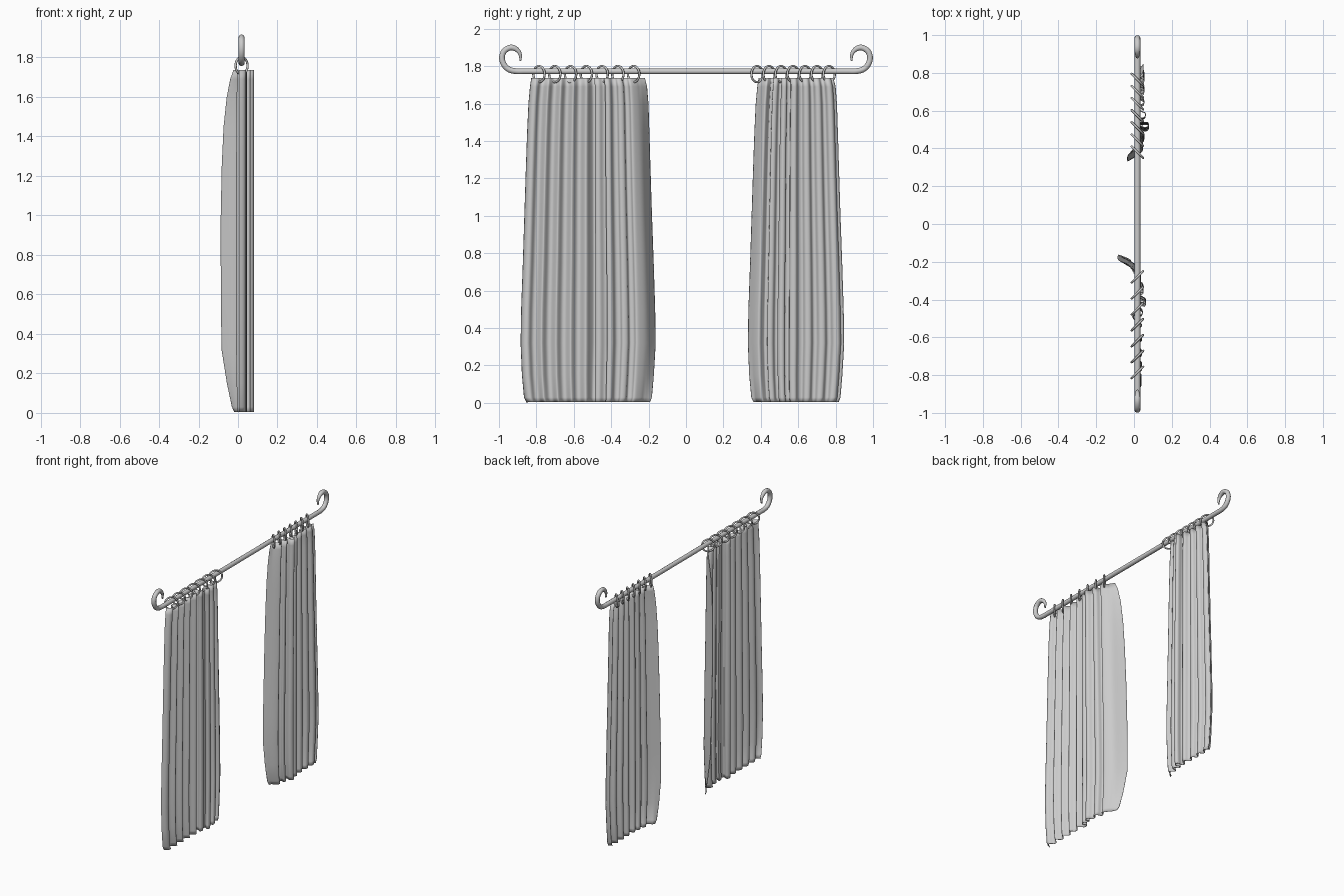
import bpy, bmesh, math
from mathutils import Vector

if "Cube" in bpy.data.objects:
    bpy.data.objects.remove(bpy.data.objects["Cube"])

ROD_X, ROD_Z = 0.018, 1.773


def spline(pts, n):
    """Catmull-Rom points through a short list of 2D points."""
    p = [pts[0]] + pts + [pts[-1]]
    out = []
    for i in range(1, len(p) - 2):
        a, b, c, d = (Vector(q) for q in p[i - 1:i + 3])
        for k in range(n):
            t = k / n
            out.append(0.5 * (2 * b + (c - a) * t + (2 * a - 5 * b + 4 * c - d) * t * t
                              + (3 * b - a - 3 * c + d) * t ** 3))
    return out + [Vector(pts[-1])]


def smooth(ob, angle=60):
    bpy.ops.object.select_all(action='DESELECT')
    ob.select_set(True)
    bpy.context.view_layer.objects.active = ob
    bpy.ops.object.shade_smooth_by_angle(angle=math.radians(angle))


# Rod with a tapered scroll at each end
hook = [(0.87, ROD_Z), (0.905, ROD_Z), (0.945, 1.782), (0.973, 1.808), (0.984, 1.845),
        (0.972, 1.881), (0.938, 1.900), (0.906, 1.890), (0.886, 1.862), (0.886, 1.829)]
half = spline(hook, 4)
path = [(-y, z) for y, z in reversed(half)] + [(y, z) for y, z in half]
curve = bpy.data.curves.new("rod", 'CURVE')
curve.dimensions = '3D'
curve.bevel_depth = 0.016
curve.bevel_resolution = 3
curve.use_fill_caps = True
s = curve.splines.new('POLY')
s.points.add(len(path) - 1)
for i, (y, z) in enumerate(path):
    s.points[i].co = (ROD_X, y, z, 1)
    end = min(i, len(path) - 1 - i)
    s.points[i].radius = min(1, 0.3 + end * 0.07)
rod = bpy.data.objects.new("rod", curve)
bpy.context.collection.objects.link(rod)
bpy.ops.object.select_all(action='DESELECT')
rod.select_set(True)
bpy.context.view_layer.objects.active = rod
bpy.ops.object.convert(target='MESH')
smooth(bpy.context.object)


# Seven rings per curtain, turned opposite ways on the two sides
def rings(name, y0, y1, turn):
    for i in range(7):
        bpy.ops.mesh.primitive_torus_add(
            major_radius=0.043, minor_radius=0.006, major_segments=28, minor_segments=8,
            location=(ROD_X, y0 + (y1 - y0) * i / 6, 1.758),
            rotation=(math.pi / 2, 0, math.radians(turn)))
        ob = bpy.context.object
        ob.name = f"{name}_{i + 1}"
        smooth(ob)


rings("left_ring", -0.786, -0.28, 45)
rings("right_ring", 0.38, 0.765, -45)

# Rows up the cloth: height, low-y edge shift, high-y edge shift (outward), flap depth
ROWS = [(0.004, 0.03, 0.03, 0.2), (0.03, 0.018, 0.02, 0.35), (0.15, 0.007, 0.01, 0.65),
        (0.32, 0.0, 0.0, 0.97), (0.5, 0.003, 0.003, 1.0), (0.75, 0.012, 0.011, 1.02),
        (1.0, 0.02, 0.02, 1.02), (1.25, 0.028, 0.028, 0.96), (1.45, 0.035, 0.034, 0.85),
        (1.6, 0.042, 0.039, 0.66), (1.69, 0.05, 0.046, 0.45), (1.737, 0.057, 0.058, 0.25)]


# Curtain: a folded cross-section lofted upward, narrowing to the rod
def curtain(name, section):
    prof = spline(section, 4)
    lo, hi = section[0][1], section[-1][1]
    bm = bmesh.new()
    grid = []
    for z, a, b, flap in ROWS:
        row = []
        for x, y in prof:
            t = (y - lo) / (hi - lo)
            y2 = (lo + a) * (1 - t) + (hi - b) * t
            row.append(bm.verts.new((x * flap if x < 0 else x, y2, z)))
        grid.append(row)
    for r0, r1 in zip(grid, grid[1:]):
        for j in range(len(prof) - 1):
            bm.faces.new((r0[j], r0[j + 1], r1[j + 1], r1[j]))
    me = bpy.data.meshes.new(name)
    bm.to_mesh(me)
    bm.free()
    ob = bpy.data.objects.new(name, me)
    bpy.context.collection.objects.link(ob)
    smooth(ob)
    m = ob.modifiers.new("cloth_thickness", 'SOLIDIFY')
    m.thickness = 0.003
    m.offset = 0


# Even pleats, then tighter folds, then a free edge swung to -x
left = [(.005, -.883), (.03, -.87)]
for i in range(4):
    y = -.845 + i * 0.078
    left += [(.037, y), (.012, y + .022), (.012, y + .045), (.037, y + .067)]
left += [(.038, -.53), (.01, -.51), (-.008, -.49), (.01, -.47), (.035, -.482), (.045, -.46),
         (.03, -.435), (.03, -.41), (.055, -.42), (.06, -.395), (.03, -.375), (.028, -.35),
         (.048, -.338), (.043, -.312), (.012, -.302), (.015, -.277), (.035, -.265),
         (.025, -.24), (.0, -.21), (-.045, -.185), (-.085, -.163)]
curtain("left_curtain", left)

right = [(-.035, .332), (.0, .352), (.03, .372), (.045, .39), (.03, .405), (.015, .42),
         (.03, .44), (.05, .436), (.05, .46), (.025, .475), (.03, .50), (.06, .49),
         (.078, .505), (.07, .525), (.035, .525), (.03, .55), (.055, .558), (.06, .585),
         (.035, .60)]
for i in range(3):
    y = .625 + i * 0.075
    right += [(.027, y), (.05, y + .015), (.05, y + .04), (.027, y + .055)]
right += [(.035, .83), (.05, .845)]
curtain("right_curtain", right)
